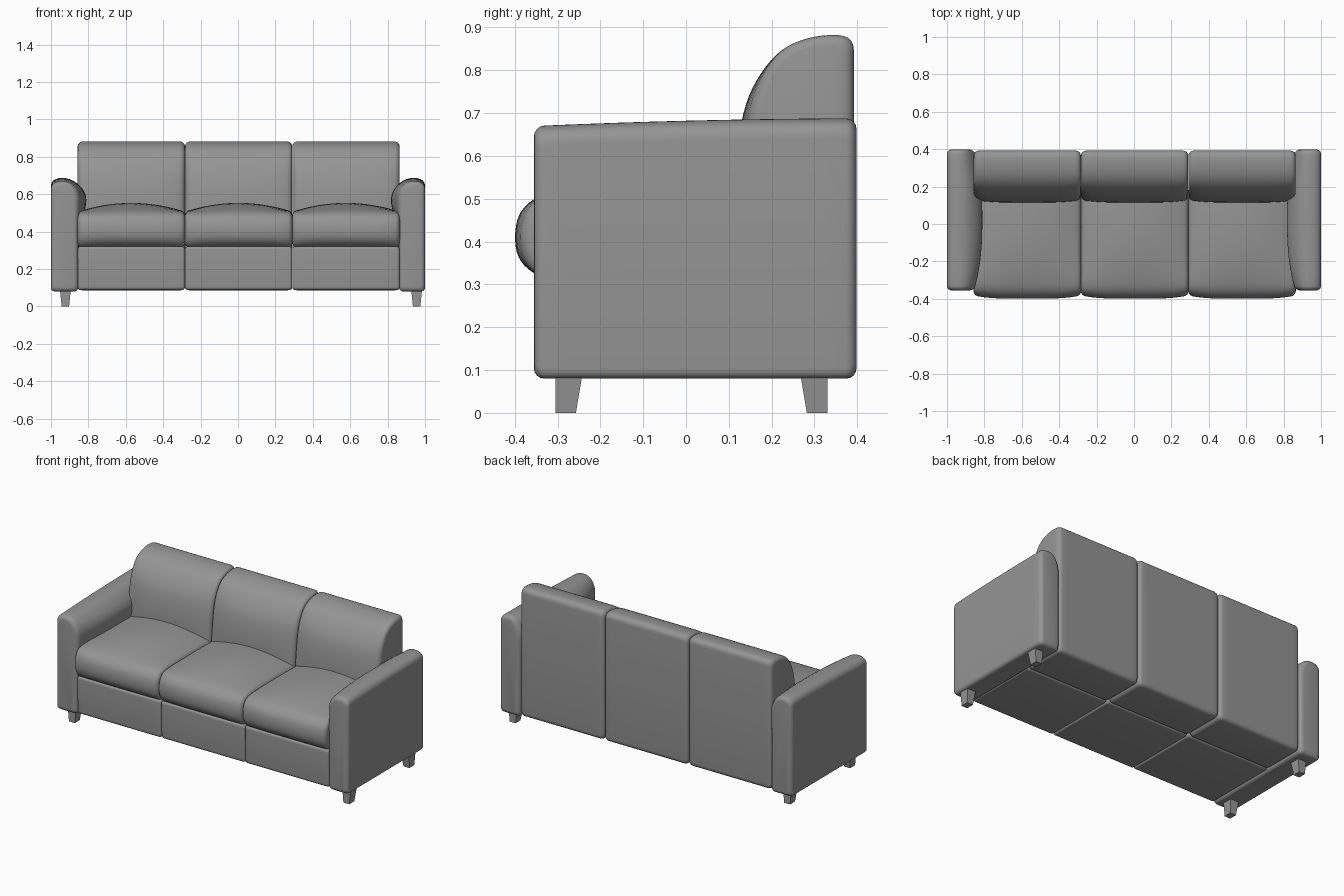
import bpy, bmesh, math
from mathutils import Vector

if "Cube" in bpy.data.objects:
    bpy.data.objects.remove(bpy.data.objects["Cube"])

# Dark grey upholstery
fabric = bpy.data.materials.new("dark_grey")
fabric.diffuse_color = (0.30, 0.30, 0.30, 1)
fabric.use_nodes = True
fabric.node_tree.nodes["Principled BSDF"].inputs["Base Color"].default_value = fabric.diffuse_color


def rounded(points, steps=5):
    """Closed 2D outline from (a, b, radius) corners, each corner eased with a curve."""
    out, n = [], len(points)
    for i in range(n):
        p = Vector(points[i][:2])
        r = points[i][2]
        ends = []
        for q in (points[i - 1], points[(i + 1) % n]):
            d = Vector(q[:2]) - p
            ends.append(p + d.normalized() * min(r, d.length * 0.5))
        for k in range(steps + 1):
            t = k / steps
            out.append(ends[0] * (1 - t) ** 2 + p * 2 * t * (1 - t) + ends[1] * t * t)
    return out


def loft(name, section, lo, hi, place, soft, count=16):
    """Sweep section(t), t in -1..1, from lo to hi with softly rounded ends."""
    half, mid = (hi - lo) / 2, (hi + lo) / 2
    arc = [math.pi / 2 * k / 4 for k in range(5)]
    ends = [(soft * (1 - math.cos(a)), soft * (1 - math.sin(a))) for a in arc]
    stations = [(lo + e, d) for e, d in ends]
    stations += [(lo + soft + (hi - lo - 2 * soft) * k / count, 0) for k in range(1, count)]
    stations += [(hi - e, d) for e, d in reversed(ends)]
    bm = bmesh.new()
    rings = []
    for pos, inset in stations:
        pts = rounded(section((pos - mid) / half))
        xs, ys = [p.x for p in pts], [p.y for p in pts]
        cx, cy = (min(xs) + max(xs)) / 2, (min(ys) + max(ys)) / 2
        sx = 1 - 2 * inset / (max(xs) - min(xs))
        sy = 1 - 2 * inset / (max(ys) - min(ys))
        rings.append([bm.verts.new(place(pos, cx + (p.x - cx) * sx, cy + (p.y - cy) * sy))
                      for p in pts])
    n = len(rings[0])
    for r0, r1 in zip(rings, rings[1:]):
        for i in range(n):
            bm.faces.new((r0[i], r0[(i + 1) % n], r1[(i + 1) % n], r1[i]))
    bm.faces.new(rings[0])
    bm.faces.new(rings[-1])
    bmesh.ops.remove_doubles(bm, verts=bm.verts, dist=1e-5)
    finish(name, bm)


def finish(name, bm, smooth=True):
    bmesh.ops.recalc_face_normals(bm, faces=bm.faces)
    me = bpy.data.meshes.new(name)
    bm.to_mesh(me)
    bm.free()
    me.materials.append(fabric)
    ob = bpy.data.objects.new(name, me)
    bpy.context.collection.objects.link(ob)
    if smooth:
        bpy.ops.object.select_all(action='DESELECT')
        ob.select_set(True)
        bpy.context.view_layer.objects.active = ob
        bpy.ops.object.shade_smooth_by_angle(angle=math.radians(40))


def along_x(pos, a, b):
    return (pos, a, b)


def base_section(t):
    return [(0.122, 0.088, 0.02), (-0.35, 0.088, 0.02), (-0.355, 0.32, 0.015), (0.122, 0.32, 0.015)]


def seat_section(t):
    c = 1 - t * t
    f = 0.018 * (1 - t ** 4)
    return [(0.2, 0.318, 0.02), (-0.345, 0.318, 0.02), (-0.375 - f, 0.355, 1),
            (-0.384 - f, 0.42, 1), (-0.368 - f, 0.48, 1), (-0.32, 0.508 + 0.012 * c, 1),
            (-0.1, 0.508 + 0.048 * c, 1), (0.2, 0.505 + 0.046 * c, 0.02)]


def back_section(t):
    f = 0.02 * (1 - t ** 4)
    return [(0.392, 0.086, 0.03), (0.392, 0.88, 0.035), (0.31, 0.884, 1), (0.225, 0.855, 1),
            (0.176 - f * 0.5, 0.785, 1), (0.150 - f, 0.70, 1), (0.132 - f, 0.55, 1),
            (0.12, 0.42, 0.05), (0.12, 0.086, 0.025)]


# Three matching modules: base panel, seat cushion, back cushion
for i, side in enumerate(("left", "middle", "right")):
    x0 = -0.857 + i * 0.574
    x1 = x0 + 0.573
    loft(side + "_base", base_section, x0, x1, along_x, 0.014)
    loft(side + "_seat_cushion", seat_section, x0 - 0.001, x1 + 0.001, along_x, 0.022)
    loft(side + "_back_cushion", back_section, x0, x1, along_x, 0.026)


# Arms: flat outside, padded roll swelling inward at mid length
def arm_section(t, w):
    b = 0.044 * (1 - abs(t) ** 2.5)
    h = 0.009 * t - 0.003 + 0.004 * (1 - t * t)
    return [(0, 0.08, 0.025), (0, 0.665 + h, 0.03), (0.05, 0.685 + h, 1),
            (0.105 + b * 0.4, 0.675 + h, 1), (w + b, 0.61, 1), (w + b, 0.53, 1),
            (w + b * 0.3, 0.46, 0.05), (w, 0.08, 0.025)]


for side, s, w in (("left", -1, 0.145), ("right", 1, 0.138)):
    loft(side + "_arm", lambda t, w=w: arm_section(t, w), -0.355, 0.398,
         lambda pos, a, b, s=s: (s * (1 - a), pos, b), 0.024)

# Tapered feet, each straight on its outward face
for side, x in (("left", -0.923), ("right", 0.955)):
    for end, outer, s in (("front", -0.305, 1), ("back", 0.33, -1)):
        bm = bmesh.new()
        rings = []
        for z, hw, d in ((0.0, 0.020, 0.048), (0.09, 0.029, 0.063)):
            rings.append([bm.verts.new((x + u * hw, outer + s * v * d, z))
                          for u, v in ((-1, 0), (1, 0), (1, 1), (-1, 1))])
        for i in range(4):
            j = (i + 1) % 4
            bm.faces.new((rings[0][i], rings[0][j], rings[1][j], rings[1][i]))
        bm.faces.new(rings[0])
        bm.faces.new(rings[1])
        finish(side + "_" + end + "_foot", bm, smooth=False)
